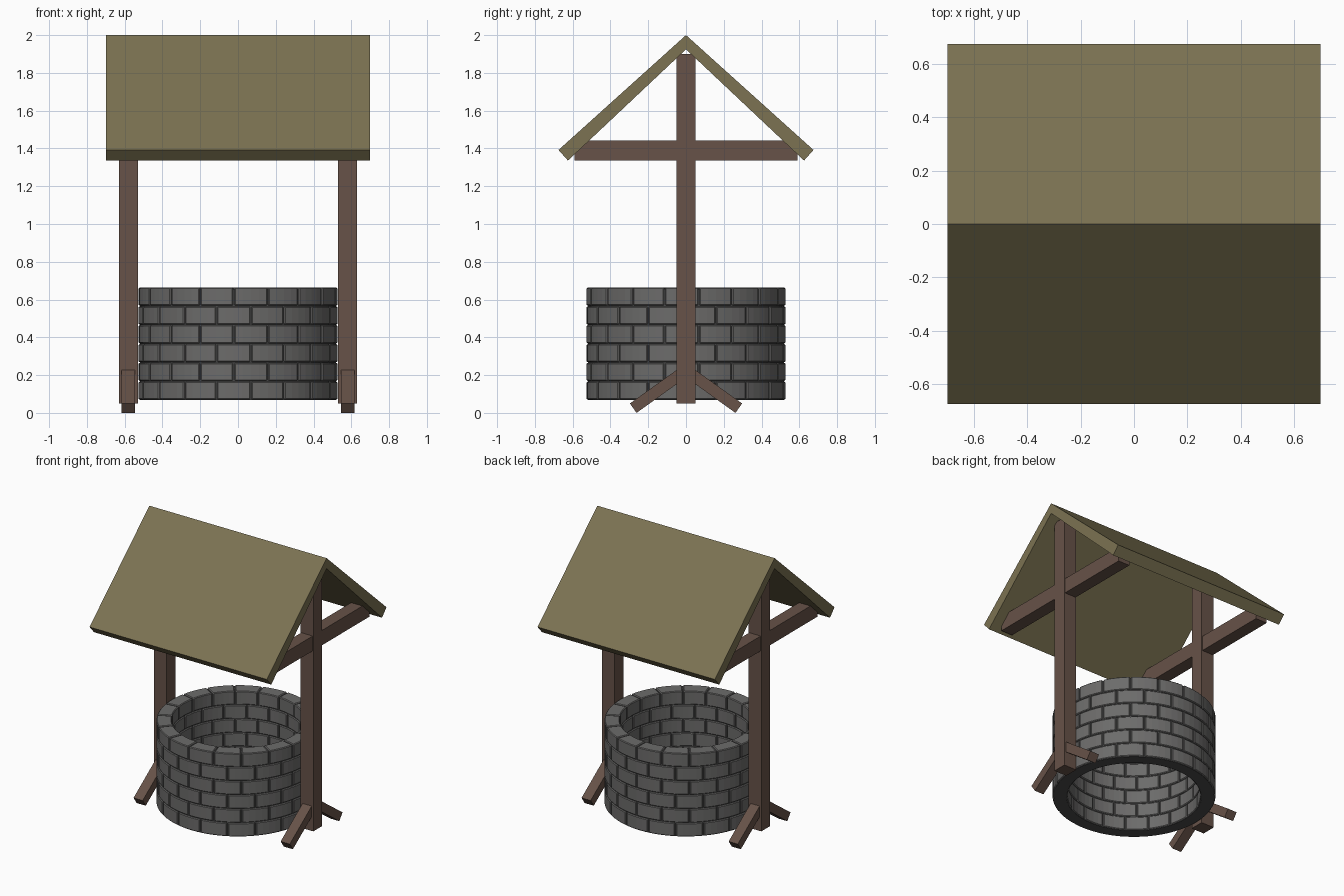
import bpy, bmesh
from math import sin, cos, radians

if "Cube" in bpy.data.objects:
    bpy.data.objects.remove(bpy.data.objects["Cube"])


def material(name, rgb):
    m = bpy.data.materials.new(name)
    m.diffuse_color = (*rgb, 1)
    m.use_nodes = True
    m.node_tree.nodes["Principled BSDF"].inputs["Base Color"].default_value = m.diffuse_color
    return m


WOOD = material("brown_wood", (0.135, 0.085, 0.065))
THATCH = material("olive_roof", (0.20, 0.17, 0.085))
STONE = material("grey_stone", (0.15, 0.148, 0.145))
MORTAR = material("dark_mortar", (0.07, 0.07, 0.07))


def finish(name, bm, mat):
    bmesh.ops.recalc_face_normals(bm, faces=bm.faces)
    me = bpy.data.meshes.new(name)
    bm.to_mesh(me)
    bm.free()
    me.materials.append(mat)
    ob = bpy.data.objects.new(name, me)
    bpy.context.collection.objects.link(ob)
    return ob


def extrude_yz(name, profile, x0, x1, mat):
    """Extrude a (y, z) outline along x."""
    bm = bmesh.new()
    face = bm.faces.new([bm.verts.new((x0, y, z)) for y, z in profile])
    ext = bmesh.ops.extrude_face_region(bm, geom=[face])
    moved = [v for v in ext["geom"] if isinstance(v, bmesh.types.BMVert)]
    bmesh.ops.translate(bm, verts=moved, vec=(x1 - x0, 0, 0))
    return finish(name, bm, mat)


def rect(y0, y1, z0, z1):
    return [(y0, z0), (y1, z0), (y1, z1), (y0, z1)]


def arc_block(bm, r0, r1, a0, a1, z0, z1, n):
    """Curved block between two radii and two angles (degrees)."""
    closed = a1 - a0 >= 360
    rings = []
    for i in range(n if closed else n + 1):
        a = radians(a0 + (a1 - a0) * i / n)
        rings.append([bm.verts.new((r * cos(a), r * sin(a), z))
                      for r, z in ((r0, z0), (r1, z0), (r1, z1), (r0, z1))])
    pairs = list(zip(rings, rings[1:] + (rings[:1] if closed else [])))
    for p, q in pairs:
        for k in range(4):
            bm.faces.new((p[k], p[(k + 1) % 4], q[(k + 1) % 4], q[k]))
    if not closed:
        bm.faces.new(rings[0])
        bm.faces.new(rings[-1])


# Stone wall: six courses of eighteen bricks, staggered by half a brick
COURSES, BRICKS, Z0, H = 6, 18, 0.068, 0.0995
bm = bmesh.new()
for c in range(COURSES):
    for b in range(BRICKS):
        start = -92.5 + 20 * b + (10 if c % 2 == 0 else 0)
        arc_block(bm, 0.43, 0.527, start + 0.45, start + 19.55,
                  Z0 + c * H + 0.002, Z0 + (c + 1) * H - 0.002, 4)
wall = finish("stone_bricks", bm, STONE)
bev = wall.modifiers.new("worn_edges", "BEVEL")
bev.width = 0.005
bev.segments = 1
bev.limit_method = "ANGLE"
bev.angle_limit = radians(40)

# Recessed mortar core behind the bricks
bm = bmesh.new()
arc_block(bm, 0.438, 0.519, 0, 360, Z0, Z0 + COURSES * H - 0.008, 72)
finish("mortar_core", bm, MORTAR)

# Timber frames on both sides
for side, s in (("left", -1), ("right", 1)):
    extrude_yz(side + "_post", rect(-0.05, 0.05, 0.05, 1.90), s * 0.53, s * 0.63, WOOD)
    extrude_yz(side + "_crossbeam", rect(-0.59, 0.59, 1.337, 1.443), s * 0.535, s * 0.625, WOOD)
    for end, t in (("front", -1), ("back", 1)):
        foot = [(t * y, z) for y, z in
                ((0.297, 0.05), (0.262, 0.0), (0.005, 0.184), (0.04, 0.234))]
        extrude_yz(f"{side}_{end}_brace", foot, s * 0.545, s * 0.617, WOOD)

# Two sloping roof slabs meeting at the ridge
for end, t in (("front", -1), ("back", 1)):
    slab = [(t * y, z) for y, z in
            ((0, 2.0), (0.675, 1.392), (0.625, 1.336), (0, 1.925))]
    extrude_yz(end + "_roof", slab, -0.70, 0.70, THATCH)
